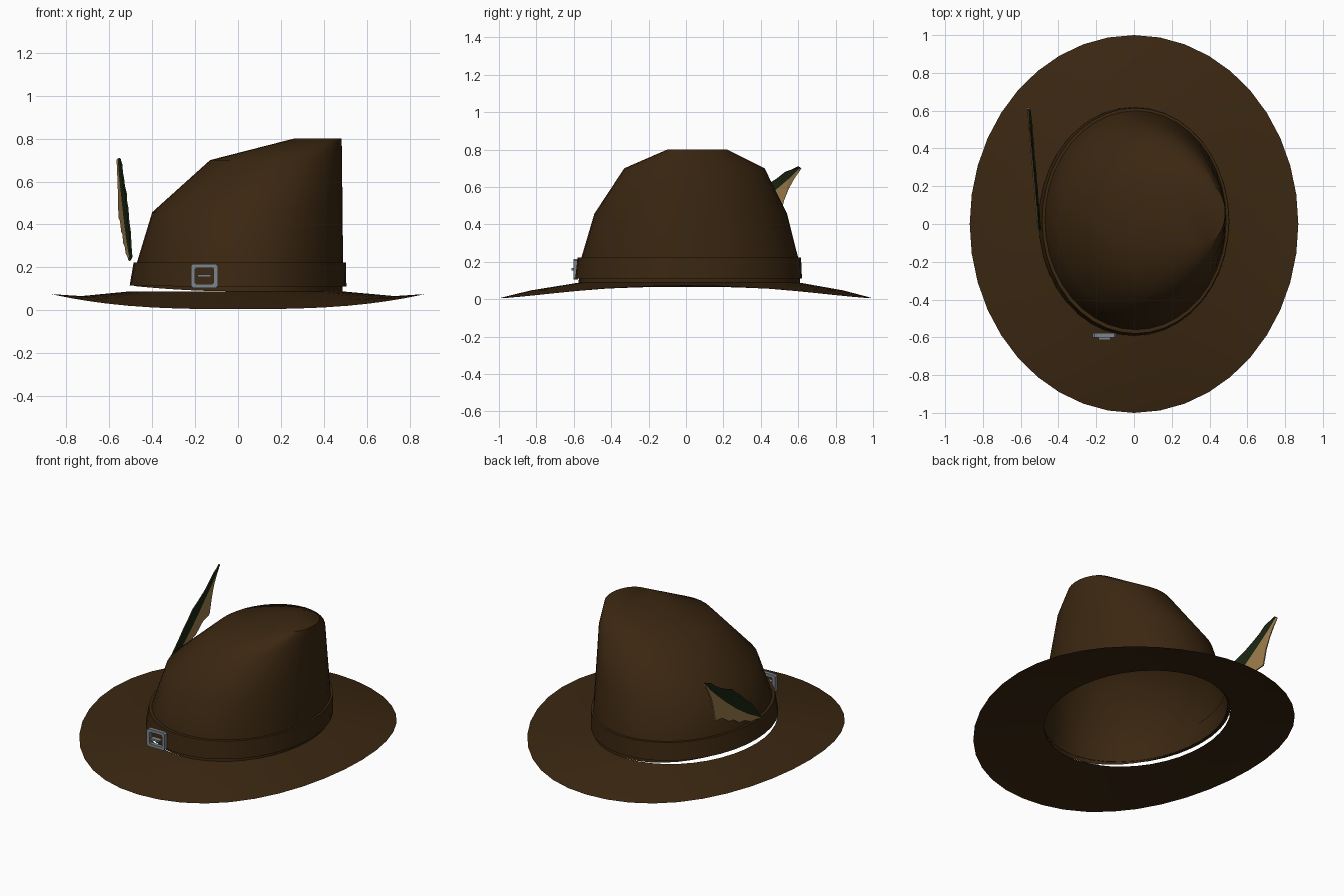
import bpy, bmesh, math
from mathutils import Vector

if "Cube" in bpy.data.objects:
    bpy.data.objects.remove(bpy.data.objects["Cube"])


def material(name, rgb):
    m = bpy.data.materials.new(name)
    m.diffuse_color = (*rgb, 1)
    m.use_nodes = True
    m.node_tree.nodes["Principled BSDF"].inputs["Base Color"].default_value = m.diffuse_color
    return m


BROWN = material("brown felt", (0.043, 0.020, 0.0055))
GREEN = material("dark green", (0.011, 0.019, 0.006))
TAN = material("tan", (0.33, 0.20, 0.07))
STEEL = material("steel grey", (0.21, 0.235, 0.26))


def finish(bm, name, mats, smooth=None):
    bmesh.ops.recalc_face_normals(bm, faces=bm.faces)
    me = bpy.data.meshes.new(name)
    bm.to_mesh(me)
    bm.free()
    ob = bpy.data.objects.new(name, me)
    bpy.context.collection.objects.link(ob)
    for m in mats:
        me.materials.append(m)
    if smooth:
        bpy.ops.object.select_all(action='DESELECT')
        ob.select_set(True)
        bpy.context.view_layer.objects.active = ob
        bpy.ops.object.shade_smooth_by_angle(angle=math.radians(smooth))
    return ob


def oval(x0, x1, y0, y1, height, n=40):
    """Oval loop filling a box; height is a function of the angle."""
    pts = []
    for i in range(n):
        a = 2 * math.pi * i / n
        pts.append(((x0 + x1) / 2 + (x1 - x0) / 2 * math.cos(a),
                    (y0 + y1) / 2 + (y1 - y0) / 2 * math.sin(a), height(a)))
    return pts


def loft(name, loops, cap=False, closed=False, smooth=40):
    bm = bmesh.new()
    rings = [[bm.verts.new(p) for p in loop] for loop in loops]
    pairs = list(zip(rings, rings[1:]))
    if closed:
        pairs.append((rings[-1], rings[0]))
    for r0, r1 in pairs:
        n = len(r0)
        for i in range(n):
            j = (i + 1) % n
            bm.faces.new((r0[i], r0[j], r1[j], r1[i]))
    if cap:
        bm.faces.new(rings[-1])
    return finish(bm, name, [BROWN], smooth)


def level(z):
    return lambda a: z


def left_lift(z, amount):
    # bottom edge rises slightly on the left side
    return lambda a: z + amount * max(0, -math.cos(a)) ** 2


# Brim: sides curl up, front and back dip down
brim = loft("brim", [
    oval(-0.503, 0.485, -0.575, 0.61, level(0.088)),
    oval(-0.73, 0.73, -0.83, 0.84,
         lambda a: 0.047 + 0.019 * abs(math.cos(a)) ** 2.8),
    oval(-0.87, 0.87, -1.0, 1.0,
         lambda a: 0.005 + 0.07 * abs(math.cos(a)) ** 2.8),
], smooth=60)

# Crown: open below, leaning towards a steep right side
crown = loft("crown", [
    oval(-0.485, 0.487, -0.575, 0.61, left_lift(0.088, 0.025)),
    oval(-0.472, 0.49, -0.56, 0.60, level(0.22)),
    oval(-0.40, 0.487, -0.49, 0.54, level(0.457)),
    oval(-0.13, 0.485, -0.33, 0.42, level(0.70)),
    oval(0.26, 0.483, -0.10, 0.22, level(0.80)),
], cap=True, smooth=50)

# Hat band wrapped around the crown foot
band = loft("hat_band", [
    oval(-0.482, 0.488, -0.57, 0.605, left_lift(0.11, 0.005)),
    oval(-0.505, 0.505, -0.592, 0.62, left_lift(0.11, 0.005)),
    oval(-0.487, 0.503, -0.58, 0.615, level(0.222)),
    oval(-0.465, 0.487, -0.557, 0.598, level(0.222)),
], closed=True)


def add_box(bm, centre, size):
    geo = bmesh.ops.create_cube(bm, size=1)
    bmesh.ops.scale(bm, vec=size, verts=geo["verts"])
    bmesh.ops.translate(bm, vec=centre, verts=geo["verts"])


# Buckle: chamfered square frame with a centre bar
BX, BY, BZ = -0.157, -0.592, 0.16
bm = bmesh.new()


def frame_loop(hx, hz, c, y):
    corners = [(hx, hz - c), (hx - c, hz), (c - hx, hz), (-hx, hz - c),
               (-hx, c - hz), (c - hx, -hz), (hx - c, -hz), (hx, c - hz)]
    return [bm.verts.new((BX + x, y, BZ + z)) for x, z in corners]


loops = [frame_loop(0.063, 0.056, 0.01, BY + 0.014),
         frame_loop(0.063, 0.056, 0.01, BY - 0.01),
         frame_loop(0.043, 0.037, 0.005, BY - 0.01),
         frame_loop(0.043, 0.037, 0.005, BY + 0.014)]
for k in range(4):
    r0, r1 = loops[k], loops[(k + 1) % 4]
    for i in range(8):
        j = (i + 1) % 8
        bm.faces.new((r0[i], r0[j], r1[j], r1[i]))
add_box(bm, (BX, BY - 0.006, BZ), (0.064, 0.03, 0.011))
finish(bm, "buckle", [STEEL])

# Feather: green upper vane and tan lower vane sharing one spine, as (y, z)
spine = [(-0.03, 0.235), (0.12, 0.32), (0.25, 0.405), (0.37, 0.495),
         (0.48, 0.585), (0.55, 0.645), (0.61, 0.705)]
upper = [(-0.03, 0.25), (0.06, 0.36), (0.20, 0.475), (0.29, 0.545),
         (0.44, 0.615), (0.53, 0.68), (0.60, 0.708)]
lower = [(-0.025, 0.232), (0.10, 0.265), (0.23, 0.31), (0.345, 0.365),
         (0.50, 0.43), (0.55, 0.595), (0.615, 0.70)]


def vane(bm, edge, shift, mat_index, notch):
    def place(p, dx):
        return bm.verts.new((-0.503 - 0.085 * (p[0] + 0.03) + dx, *p))
    s = [place(p, 0) for p in spine]
    e = [place(p, shift) for p in edge]
    for i in range(len(s) - 1):
        # notch in the outer edge between neighbouring barbs
        a, b = Vector(edge[i]), Vector(edge[i + 1])
        mid = (a + b) / 2
        inner = (Vector(spine[i]) + Vector(spine[i + 1])) / 2
        m = place(tuple(mid.lerp(inner, notch)), shift * 0.8)
        for f in ((s[i], s[i + 1], m), (s[i], m, e[i]), (s[i + 1], e[i + 1], m)):
            bm.faces.new(f).material_index = mat_index


bm = bmesh.new()
vane(bm, upper, 0.008, 0, 0.06)
vane(bm, lower, -0.006, 1, 0.14)
bmesh.ops.remove_doubles(bm, verts=bm.verts, dist=0.0005)
feather = finish(bm, "feather", [GREEN, TAN])
thick = feather.modifiers.new("thickness", 'SOLIDIFY')
thick.thickness = 0.008
thick.offset = 0
